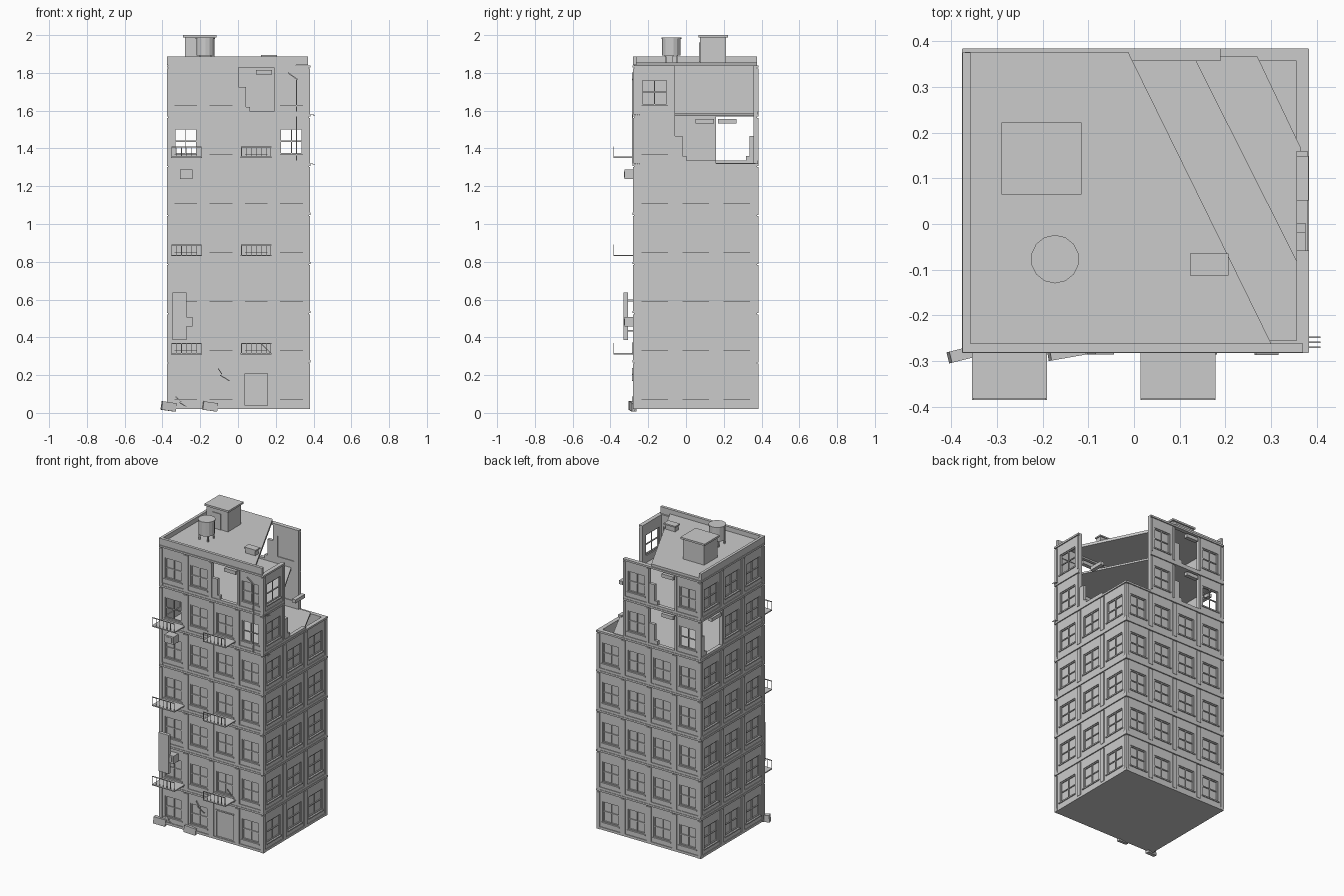
import bpy, bmesh, math
from mathutils import Matrix, Vector, Euler

if "Cube" in bpy.data.objects:
    bpy.data.objects.remove(bpy.data.objects["Cube"])

grey = bpy.data.materials.new("concrete_grey")
grey.diffuse_color = (0.6, 0.6, 0.6, 1)
grey.use_nodes = True
grey.node_tree.nodes["Principled BSDF"].inputs["Base Color"].default_value = grey.diffuse_color

X0, X1, Y0, Y1 = -0.37, 0.376, -0.275, 0.377   # outer wall faces
Z0, FH = 0.02, 0.26                            # base and storey height
FLOORS = 7


def finish(bm, name):
    me = bpy.data.meshes.new(name)
    bmesh.ops.recalc_face_normals(bm, faces=bm.faces)
    bm.to_mesh(me)
    bm.free()
    me.materials.append(grey)
    ob = bpy.data.objects.new(name, me)
    bpy.context.collection.objects.link(ob)
    return ob


def box(bm, a, b, m=Matrix()):
    a, b = Vector(a), Vector(b)
    s = b - a
    bmesh.ops.create_cube(bm, size=1, matrix=m @ Matrix.Translation((a + b) / 2)
                          @ Matrix.Diagonal((s.x, s.y, s.z, 1)))


def solid(name, *boxes):
    bm = bmesh.new()
    for a, b in boxes:
        box(bm, a, b)
    return finish(bm, name)


def tilted(name, centre, size, rot):
    bm = bmesh.new()
    m = Matrix.Translation(centre) @ Euler([math.radians(r) for r in rot]).to_matrix().to_4x4()
    h = Vector(size) / 2
    box(bm, -h, h, m)
    return finish(bm, name)


def bar(name, p, q, t=0.003):
    p, q = Vector(p), Vector(q)
    bm = bmesh.new()
    m = Matrix.Translation((p + q) / 2) @ (q - p).to_track_quat('Z', 'Y').to_matrix().to_4x4()
    h = Vector((t, t, (q - p).length)) / 2
    box(bm, -h, h, m)
    return finish(bm, name)


def slab(name, pts, z0, z1):
    bm = bmesh.new()
    f = bm.faces.new([bm.verts.new((x, y, z0)) for x, y in pts])
    r = bmesh.ops.extrude_face_region(bm, geom=[f])
    for v in r["geom"]:
        if isinstance(v, bmesh.types.BMVert):
            v.co.z = z1
    return finish(bm, name)


# Each side: corner, angle, bays, bay width; local x runs along the wall, y points inward
SIDES = {
    "front": ((X0, Y0), 0, 4, (X1 - X0) / 4),
    "right": ((X1, Y0), 90, 3, (Y1 - Y0) / 3),
    "back": ((X1, Y1), 180, 4, (X1 - X0) / 4),
    "left": ((X0, Y1), 270, 3, (Y1 - Y0) / 3),
}
MISSING = {("right", 5, 2), ("right", 6, 1), ("right", 6, 2), ("back", 5, 0), ("back", 6, 0)}
BROKEN = {("front", 6, 2), ("right", 5, 1), ("back", 5, 2), ("back", 6, 2), ("left", 5, 0)}
UNGLAZED = {("front", 5, 0), ("front", 5, 3), ("back", 5, 3), ("right", 6, 0)}
T = 0.02  # wall thickness


def bay(bm, m, w, z, key, first, last):
    def b(u0, u1, v0, v1, a, c):
        box(bm, (u0, v0, z + a), (u1, v1, z + c), m)
    e0, e1 = (0.006 if first else 0), (0.006 if last else 0)
    if key != ("right", 5, 1):
        b(-e0, w + e1, -0.007, T, 0.248, 0.26)      # cornice
    b(-e0, w + e1, -0.004, T, 0, 0.016)             # plinth
    if key in BROKEN:
        b(0, 0.04, 0, T, 0.016, 0.145)              # stump of wall
        b(0.04, 0.06, 0, T, 0.016, 0.04)
        b(w * 0.5, w * 0.95, -0.006, T, 0.212, 0.235)  # hanging lintel
        return
    ww = w * 0.645
    l, r = (w - ww) / 2, (w + ww) / 2
    door = key == ("front", 0, 2)
    lo, hi = (0.018, 0.188) if door else (0.05, 0.186)
    # wall around the opening
    b(0, l, 0, T, 0.014, 0.25)
    b(r, w, 0, T, 0.014, 0.25)
    b(l, r, 0, T, 0.014, lo)
    b(l, r, 0, T, hi, 0.25)
    # half pilasters
    b(-e0, 0.016, -0.006, 0, 0.016, 0.242)
    b(w - 0.016, w + e1, -0.006, 0, 0.016, 0.242)
    if door:
        b(l, r, 0.008, 0.014, lo, hi)
        b(l - 0.006, r + 0.006, -0.004, 0.004, hi, hi + 0.008)
        return
    # sill, frame and cross bars
    b(l - 0.006, r + 0.006, -0.006, 0.004, lo - 0.008, lo)
    f, mid, c = 0.006, (lo + hi) / 2, w / 2
    b(l, l + f, 0.005, 0.014, lo, hi)
    b(r - f, r, 0.005, 0.014, lo, hi)
    b(l, r, 0.005, 0.014, lo, lo + f)
    b(l, r, 0.005, 0.014, hi - f, hi)
    b(l, r, 0.006, 0.013, mid - 0.003, mid + 0.003)
    b(c - 0.0025, c + 0.0025, 0.006, 0.013, lo, hi)
    if key not in UNGLAZED:
        b(l, r, 0.012, 0.015, lo, hi)               # pane


# Outer walls, one object per side and storey
for side, (o, ang, n, w) in SIDES.items():
    for fl in range(FLOORS):
        bm = bmesh.new()
        for i in range(n):
            key = (side, fl, i)
            if key in MISSING:
                continue
            m = (Matrix.Translation((o[0], o[1], 0)) @ Matrix.Rotation(math.radians(ang), 4, 'Z')
                 @ Matrix.Translation((i * w, 0, 0)))
            bay(bm, m, w, Z0 + fl * FH, key, i == 0, i == n - 1)
        finish(bm, f"{side}_wall_storey_{fl + 1}")

# Floors: whole below, cut off diagonally at the ruined corner above
xi, xa, yi, ya = X0 + 0.01, X1 - 0.01, Y0 + 0.01, Y1 - 0.01
for fl in range(5):
    solid(f"floor_{fl + 1}", ((xi, yi, Z0 + fl * FH), (xa, ya, Z0 + fl * FH + 0.01)))
slab("floor_6", [(xi, yi), (xa, yi), (xa, 0.165), (0.27, ya), (xi, ya)], 1.312, 1.324)
slab("floor_7", [(xi, yi), (xa, yi), (0.363, -0.094), (0.131, ya), (xi, ya)], 1.572, 1.584)
slab("roof", [(X0, Y0), (0.307, Y0), (-0.013, Y1), (X0, Y1)], 1.838, 1.856)

# Parapets
solid("front_parapet", ((-0.376, -0.281, 1.842), (0.37, -0.262, 1.886)))
solid("left_parapet", ((-0.376, -0.262, 1.842), (-0.358, 0.376, 1.886)))

# Stair house with cap
solid("stair_house", ((-0.28, 0.075, 1.85), (-0.125, 0.212, 1.99)),
      ((-0.29, 0.065, 1.988), (-0.115, 0.222, 2.0)))
solid("stair_house_door", ((-0.235, 0.07, 1.857), (-0.175, 0.076, 1.96)))

# Water tank on legs
bm = bmesh.new()
for r, a, c in ((0.049, 1.893, 1.982), (0.053, 1.98, 1.988)):
    bmesh.ops.create_cone(bm, cap_ends=True, segments=14, radius1=r, radius2=r, depth=c - a,
                          matrix=Matrix.Translation((-0.173, -0.077, (a + c) / 2)))
for sx in (-1, 1):
    for sy in (-1, 1):
        x, y = -0.173 + sx * 0.03, -0.077 + sy * 0.03
        box(bm, (x - 0.004, y - 0.004, 1.85), (x + 0.004, y + 0.004, 1.9))
finish(bm, "water_tank")

# Rooftop vent
solid("roof_vent", ((0.13, -0.107, 1.85), (0.2, -0.072, 1.89)),
      ((0.123, -0.113, 1.887), (0.207, -0.065, 1.896)))

# Balconies with front railings
for fl in (1, 3, 5):
    z = 0.31 + (fl - 1) * FH
    for x in (-0.273, 0.0965):
        bm = bmesh.new()
        box(bm, (x - 0.082, -0.385, z), (x + 0.082, -0.27, z + 0.007))
        box(bm, (x - 0.08, -0.385, z + 0.056), (x + 0.08, -0.381, z + 0.061))
        for k in range(7):
            px = x - 0.078 + k * 0.026
            box(bm, (px - 0.0015, -0.3845, z), (px + 0.0015, -0.3815, z + 0.058))
        finish(bm, f"balcony_{fl}_{'left' if x < 0 else 'right'}")

# Window coolers and hanging signboard
for i, z in enumerate((0.457, 1.238)):
    solid(f"window_cooler_{i + 1}", ((-0.308, -0.325, z), (-0.24, -0.27, z + 0.05)),
          ((-0.296, -0.328, z + 0.009), (-0.252, -0.324, z + 0.041)))
solid("signboard", ((-0.347, -0.33, 0.385), (-0.272, -0.308, 0.638)),
      ((-0.33, -0.31, 0.43), (-0.32, -0.27, 0.44)), ((-0.33, -0.31, 0.59), (-0.32, -0.27, 0.6)))

# Rubble at the foot
tilted("rubble_left", (-0.367, -0.283, 0.034), (0.078, 0.025, 0.045), (0, 8, 14))
tilted("rubble_right", (-0.147, -0.284, 0.034), (0.078, 0.018, 0.045), (0, 8, 10))

# Drain pipe, bent rods and cracks
bar("drain_pipe", (0.31, -0.284, 1.32), (0.31, -0.284, 1.77), 0.005)
bar("loose_pipe", (0.265, -0.284, 1.8), (0.315, -0.284, 1.765), 0.006)
for z in (1.32, 1.58):
    for y in (-0.248, -0.259, -0.27):
        bar("bent_rod", (0.36, y, z + 0.002), (0.408, y, z - 0.004))
for p in ((-0.105, 0.235, -0.085, 0.205), (-0.095, 0.2, -0.045, 0.17),
          (-0.33, 0.085, -0.3, 0.06), (-0.31, 0.055, -0.27, 0.03), (0.12, 0.37, 0.18, 0.31)):
    bar("crack", (p[0], -0.283, p[1]), (p[2], -0.283, p[3]), 0.005)
